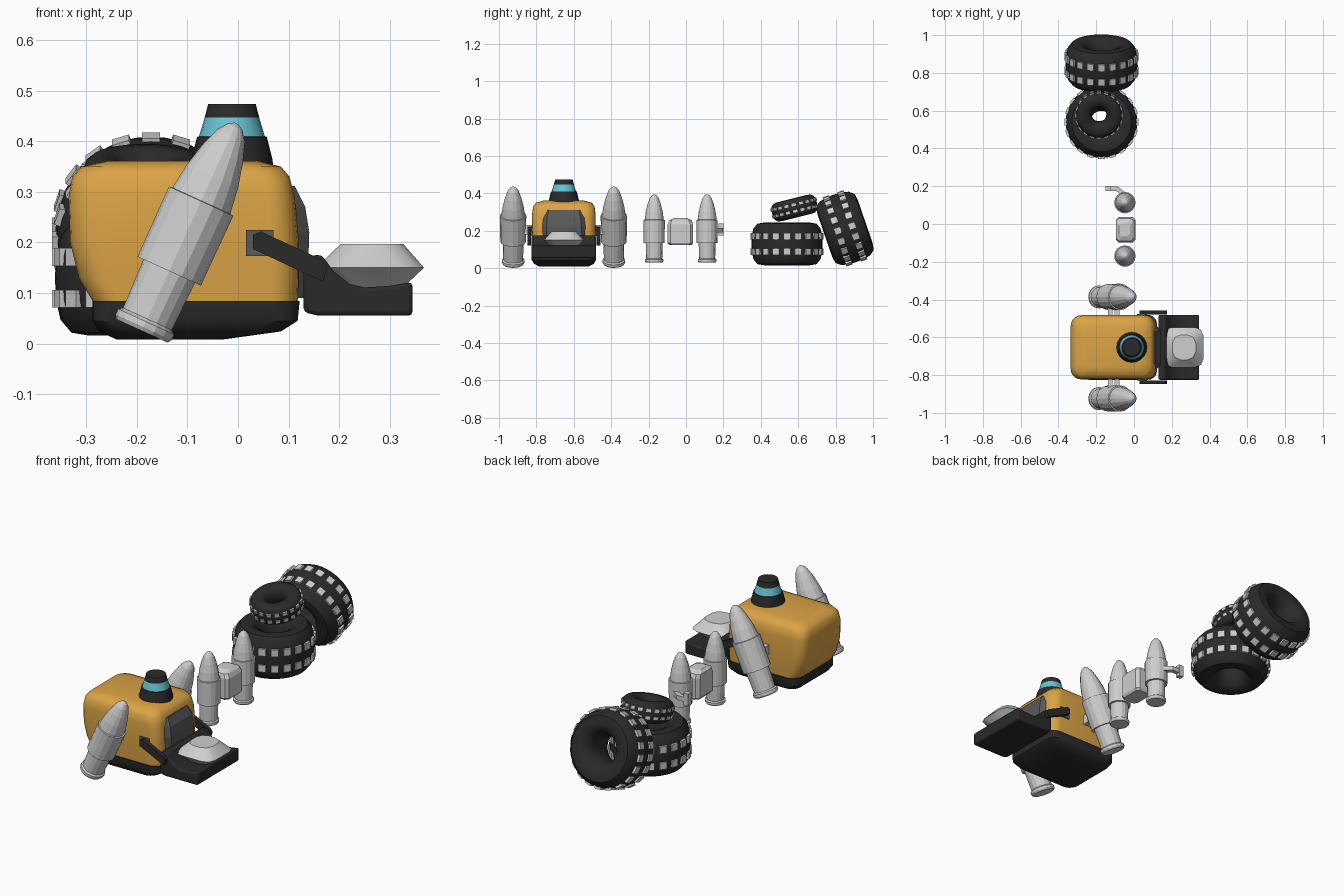
import bpy, bmesh, math
from mathutils import Matrix, Vector

if "Cube" in bpy.data.objects:
    bpy.data.objects.remove(bpy.data.objects["Cube"])


def material(name, r, g, b):
    m = bpy.data.materials.new(name)
    m.use_nodes = True
    m.diffuse_color = (r, g, b, 1)
    m.node_tree.nodes["Principled BSDF"].inputs["Base Color"].default_value = (r, g, b, 1)
    return m


YELLOW = material("body_yellow", 0.71, 0.37, 0.06)
BLACK = material("rubber_black", 0.023, 0.023, 0.023)
GREY = material("light_grey", 0.62, 0.62, 0.62)
DARK = material("dark_grey", 0.1, 0.1, 0.1)
CYAN = material("cyan", 0.14, 0.55, 0.66)

CY = -0.653  # centre line of the robot


def finish(bm, name, mats, smooth=None, loc=(0, 0, 0), rot=(0, 0, 0), bevel=0):
    bmesh.ops.recalc_face_normals(bm, faces=bm.faces)
    me = bpy.data.meshes.new(name)
    bm.to_mesh(me)
    bm.free()
    for m in mats:
        me.materials.append(m)
    ob = bpy.data.objects.new(name, me)
    bpy.context.scene.collection.objects.link(ob)
    ob.location, ob.rotation_euler = loc, rot
    if bevel:
        mod = ob.modifiers.new("bevel", "BEVEL")
        mod.width, mod.segments = bevel, 2
    if smooth:
        bpy.ops.object.select_all(action="DESELECT")
        ob.select_set(True)
        bpy.context.view_layer.objects.active = ob
        bpy.ops.object.shade_smooth_by_angle(angle=math.radians(smooth))
    return ob


def skin(bm, rings, closed=False):
    """Bridge equal rings of points; returns faces per band."""
    vs = [[bm.verts.new(p) for p in ring] for ring in rings]
    n, bands = len(vs[0]), []
    pairs = list(zip(vs, vs[1:])) + ([(vs[-1], vs[0])] if closed else [])
    for a, b in pairs:
        bands.append([bm.faces.new((a[i], a[(i + 1) % n], b[(i + 1) % n], b[i])) for i in range(n)])
    if not closed:
        bands[0].append(bm.faces.new(vs[0]))
        bands[-1].append(bm.faces.new(vs[-1]))
    return bands


def circle(r, z, n):
    return [(r * math.cos(2 * math.pi * i / n), r * math.sin(2 * math.pi * i / n), z) for i in range(n)]


def rounded_rect(z, x0, x1, hy, r, n):
    pts = []
    for k, (sx, sy) in enumerate(((1, 1), (-1, 1), (-1, -1), (1, -1))):
        cx = x1 - r if sx > 0 else x0 + r
        for i in range(n + 1):
            a = math.pi / 2 * (k + i / n)
            pts.append((cx + r * math.cos(a), sy * (hy - r) + r * math.sin(a), z))
    return pts


def loft(name, sections, r, n, mats, cy, smooth=None, rule=None):
    """Stack of rounded rectangles: (z, x0, x1, half_width)."""
    bm = bmesh.new()
    skin(bm, [rounded_rect(*s, r, n) for s in sections])
    ob = finish(bm, name, mats, smooth, (0, cy, 0))
    if rule:
        for p in ob.data.polygons:
            p.material_index = rule(p)
    return ob


def prism(name, pts, lo, hi, mat, axis="y", bevel=0):
    """Extrude an outline along y (points are x, z) or z (points are x, y)."""
    place = (lambda p, d: (p[0], d, p[1])) if axis == "y" else (lambda p, d: (p[0], p[1], d))
    bm = bmesh.new()
    skin(bm, [[place(p, d) for p in pts] for d in (lo, hi)])
    return finish(bm, name, [mat], 40 if bevel else None, bevel=bevel)


def rect(x0, x1, z0, z1):
    return [(x0, z0), (x1, z0), (x1, z1), (x0, z1)]


# Robot body and undertray
loft("body_shell", [(0.08, -0.285, 0.118, 0.166), (0.13, -0.315, 0.12, 0.168),
                    (0.2, -0.332, 0.12, 0.17), (0.29, -0.335, 0.112, 0.17),
                    (0.33, -0.328, 0.102, 0.164), (0.35, -0.31, 0.085, 0.15),
                    (0.361, -0.26, 0.04, 0.11)], 0.055, 5, [YELLOW], CY, 50)
loft("body_base", [(0.008, -0.24, -0.03, 0.13), (0.024, -0.275, 0.085, 0.16),
                   (0.045, -0.288, 0.118, 0.172), (0.084, -0.288, 0.122, 0.172)],
     0.05, 5, [BLACK], CY, 35)

# Face window: light front, dark surround
loft("face_window", [(0.09, 0.05, 0.13, 0.122), (0.16, 0.05, 0.139, 0.125),
                     (0.22, 0.05, 0.141, 0.125), (0.27, 0.05, 0.133, 0.122),
                     (0.312, 0.05, 0.112, 0.112)], 0.032, 1, [DARK, GREY], CY,
     rule=lambda p: 1 if p.normal.x > 0.85 else 0)

# Lower jaw, tongue cushion, hinge arms
prism("jaw", [(0.13, 0.062), (0.13, 0.172), (0.165, 0.176), (0.19, 0.142), (0.22, 0.118),
              (0.25, 0.111), (0.3, 0.114), (0.345, 0.122), (0.345, 0.055), (0.16, 0.055)],
      CY - 0.172, CY + 0.172, BLACK, bevel=0.008)
loft("jaw_cushion", [(0.105, 0.2, 0.32, 0.062), (0.15, 0.155, 0.368, 0.106),
                     (0.197, 0.203, 0.327, 0.066)], 0.045, 2, [GREY], CY, 35)
for side, label in ((1, "left"), (-1, "right")):
    def span(a, b):
        return sorted((CY + side * a, CY + side * b))
    prism("jaw_arm_" + label, [(0.03, 0.187), (0.03, 0.215), (0.045, 0.222), (0.165, 0.166),
                               (0.176, 0.15), (0.168, 0.122)], *span(0.175, 0.195), BLACK)
    prism("jaw_hinge_" + label, rect(0.016, 0.07, 0.173, 0.225), *span(0.15, 0.176), DARK)
    for x in (-0.125, -0.09):
        prism("side_strut_" + label, rect(x - 0.012, x + 0.012, 0.18, 0.23), *span(0.15, 0.23), GREY)

# Hat
bm = bmesh.new()
hat = [(0.083, 0.34), (0.08, 0.365), (0.069, 0.409), (0.065, 0.41), (0.054, 0.447), (0.047, 0.474)]
for i, band in enumerate(skin(bm, [circle(r, z, 20) for r, z in hat])):
    for f in band:
        f.material_index = 1 if i == 3 else 0
finish(bm, "hat", [BLACK, CYAN], 25, (-0.012, CY, 0))


# Pointed canisters
def canister(name, loc, scale=1, tilt=0):
    profile = [(0.056, 0), (0.061, 0.008), (0.061, 0.02), (0.053, 0.026), (0.056, 0.13),
               (0.069, 0.13), (0.07, 0.282), (0.063, 0.283), (0.056, 0.335), (0.044, 0.385),
               (0.03, 0.425), (0.016, 0.444), (0.004, 0.451)]
    bm = bmesh.new()
    skin(bm, [circle(r * scale, z * scale, 16) for r, z in profile])
    finish(bm, name, [GREY], None, loc, (0, math.radians(tilt), 0))


canister("left_canister", (-0.19, CY + 0.267, 0.025), tilt=24.5)
canister("right_canister", (-0.19, CY - 0.271, 0.025), tilt=24.5)
canister("front_small_canister", (-0.048, -0.17, 0.03), 0.81)
canister("back_small_canister", (-0.048, 0.113, 0.03), 0.81)

# Block and handle between the small canisters
loft("middle_block", [(0.123, -0.085, 0, 0.06), (0.135, -0.095, 0.008, 0.068),
                      (0.235, -0.095, 0.008, 0.068), (0.256, -0.095, -0.002, 0.06),
                      (0.268, -0.08, -0.02, 0.036)], 0.015, 1, [GREY], -0.03)
prism("handle_arm", [(-0.03, 0.155), (-0.085, 0.198), (-0.15, 0.198), (-0.15, 0.176),
                     (-0.095, 0.176), (-0.05, 0.14)], 0.192, 0.215, GREY, "z")
prism("handle_end", rect(-0.152, -0.125, 0.176, 0.238), 0.174, 0.2, GREY)


# Studded tyres
def tyre(name, loc, radius, tilt, width=1):
    half = [(0.34, 0.3), (0.45, 0.5), (0.62, 0.58), (0.8, 0.55), (0.91, 0.42), (0.955, 0.22)]
    profile = [(0.3, 0)] + half + [(0.965, 0)] + [(r, -z) for r, z in reversed(half)]
    bm = bmesh.new()
    skin(bm, [circle(r * radius, z * radius * width, 40) for r, z in profile], closed=True)
    count = 20
    for row in (-0.21, 0.21):
        for i in range(count):
            spin = Matrix.Rotation(2 * math.pi * i / count, 4, "Z")
            size = Matrix.Diagonal(Vector((0.1, 0.18, 0.18 * width, 1)) * radius)
            size[3][3] = 1
            move = Matrix.Translation(Vector((0.945, 0, row * width)) * radius)
            made = bmesh.ops.create_cube(bm, size=1, matrix=spin @ move @ size)
            for f in {f for v in made["verts"] for f in v.link_faces}:
                f.material_index = 1
    finish(bm, name, [BLACK, GREY], 40, loc, (math.radians(tilt), 0, 0))


tyre("flat_tyre", (-0.172, 0.54, 0.13), 0.197, 0)
tyre("leaning_tyre", (-0.172, 0.85, 0.213), 0.197, -71)
tyre("small_tyre", (-0.185, 0.58, 0.322), 0.128, 14, 0.7)
